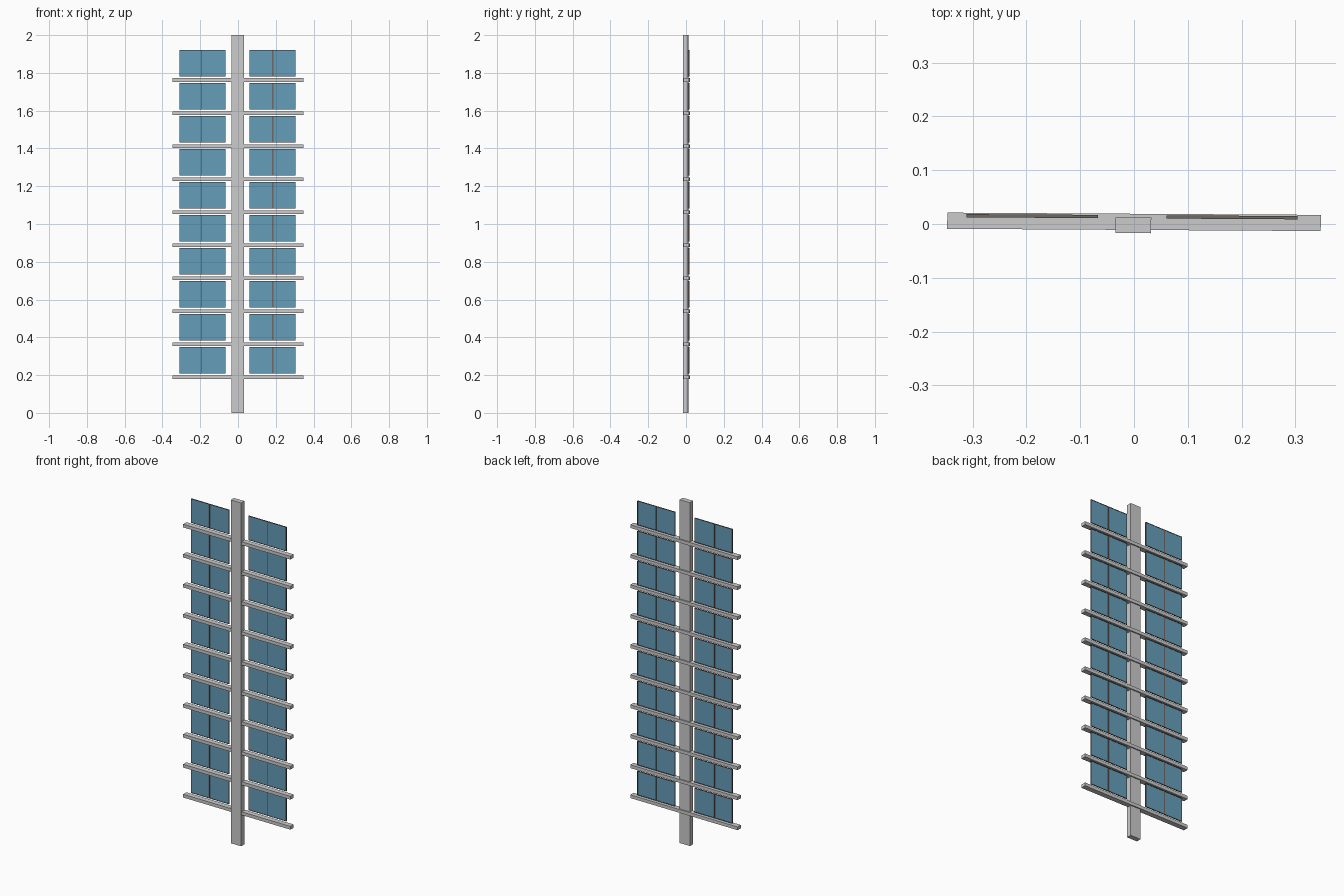
import bpy
from mathutils import Matrix

if "Cube" in bpy.data.objects:
    bpy.data.objects.remove(bpy.data.objects["Cube"])

TILT = Matrix.Rotation(-0.006, 4, 'Z')   # the whole facade is turned very slightly


def material(name, color):
    m = bpy.data.materials.new(name)
    m.diffuse_color = color
    m.use_nodes = True
    m.node_tree.nodes["Principled BSDF"].inputs["Base Color"].default_value = m.diffuse_color
    return m


GLASS = material("glass_blue", (0.13, 0.34, 0.49, 1))
FRAME = material("frame_dark", (0.16, 0.14, 0.13, 1))


def box(name, x, y, z, mat=None):
    """Axis-aligned box from (min, max) ranges, then turned with the facade."""
    bpy.ops.mesh.primitive_cube_add(size=1)
    o = bpy.context.object
    o.name = name
    r = (x, y, z)
    place = Matrix.Translation([(a + b) / 2 for a, b in r])
    scale = Matrix.Diagonal([b - a for a, b in r] + [1])
    o.data.transform(TILT @ place @ scale)
    if mat:
        o.data.materials.append(mat)
    return o


# central post
box("post", (-0.034, 0.032), (-0.017, 0.012), (0, 2))


def window(side, i, x0, x1, xm, z0, z1):
    t, m = 0.003, 0.003
    y = (0.0105, 0.0165)
    # frame rails, stiles and mullion
    for part, xr, zr in (("sill", (x0, x1), (z0, z0 + t)),
                         ("head", (x0, x1), (z1 - t, z1)),
                         ("outer_stile", (x0, x0 + t), (z0 + t, z1 - t)),
                         ("inner_stile", (x1 - t, x1), (z0 + t, z1 - t)),
                         ("mullion", (xm - m, xm + m), (z0 + t, z1 - t))):
        box(f"{side}_window_{part}_{i}", xr, y, zr, FRAME)
    # two panes
    yg = (0.012, 0.015)
    box(f"{side}_pane_a_{i}", (x0 + t, xm - m), yg, (z0 + t, z1 - t), GLASS)
    box(f"{side}_pane_b_{i}", (xm + m, x1 - t), yg, (z0 + t, z1 - t), GLASS)


# ten floors: a ledge with a window on each side above it
for i in range(10):
    z = 0.189 + 0.1748 * i
    box(f"ledge_{i}", (-0.347, 0.347), (-0.011, 0.019), (z - 0.0095, z + 0.0095))
    window("left", i, -0.311, -0.067, -0.194, z + 0.0185, z + 0.159)
    window("right", i, 0.060, 0.304, 0.184, z + 0.0185, z + 0.159)
